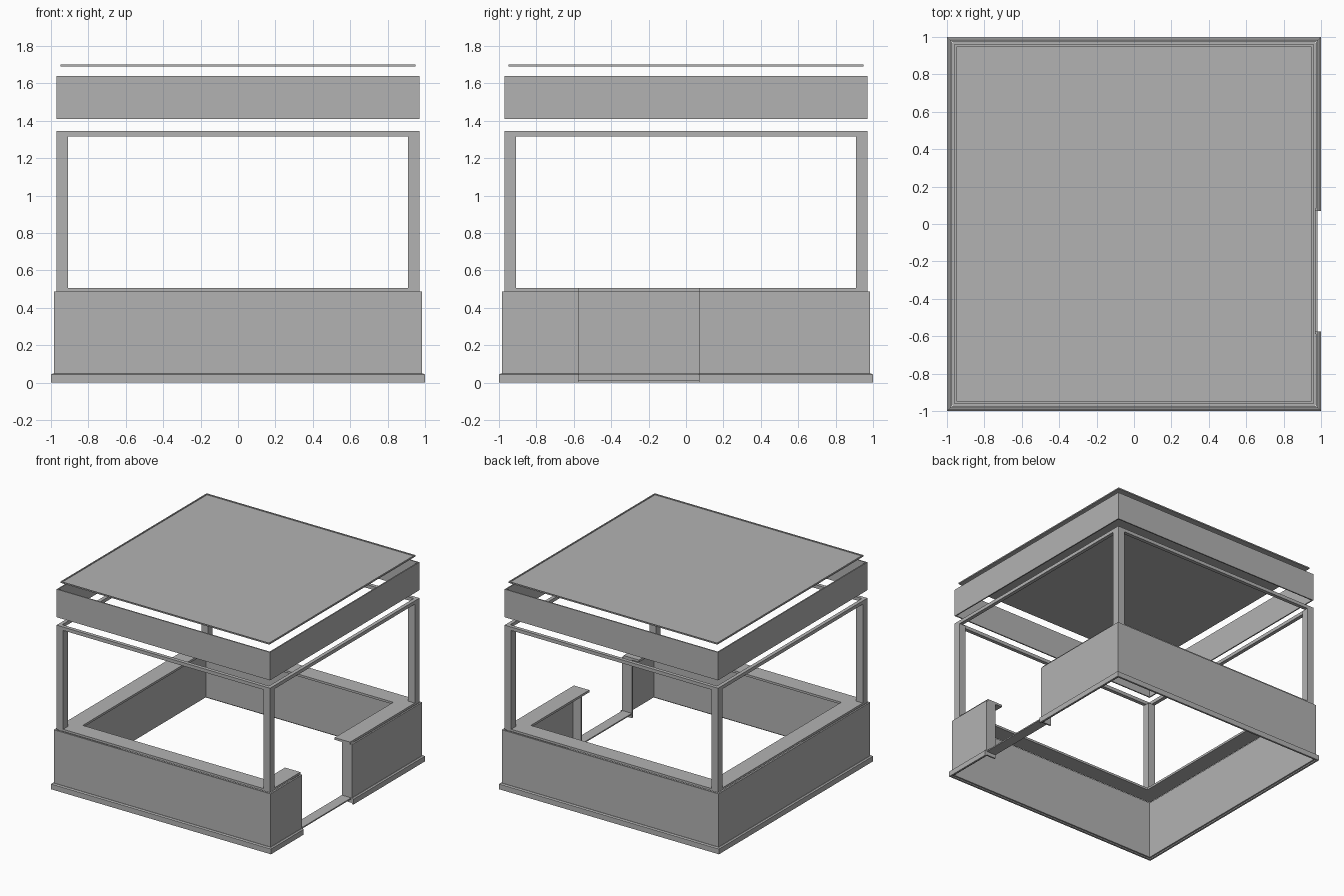
import bpy, bmesh

cube = bpy.data.objects.get("Cube")
if cube:
    bpy.data.objects.remove(cube, do_unlink=True)

grey = bpy.data.materials.new("plain grey")
grey.use_nodes = True
colour = (0.45, 0.45, 0.45, 1)
grey.diffuse_color = colour
grey.node_tree.nodes["Principled BSDF"].inputs["Base Color"].default_value = colour


def finish(name, bm):
    bmesh.ops.recalc_face_normals(bm, faces=bm.faces)
    mesh = bpy.data.meshes.new(name)
    bm.to_mesh(mesh)
    bm.free()
    mesh.materials.append(grey)
    obj = bpy.data.objects.new(name, mesh)
    bpy.context.collection.objects.link(obj)
    return obj


def box(name, lo, hi):
    bm = bmesh.new()
    bmesh.ops.create_cube(bm, size=1)
    for v in bm.verts:
        v.co = [(a + b) / 2 + c * (b - a) for a, b, c in zip(lo, hi, v.co)]
    return finish(name, bm)


def ring(name, profile):
    """Square frame: sweep a closed (half width, height) profile round four corners."""
    bm = bmesh.new()
    corners = [(-1, -1), (1, -1), (1, 1), (-1, 1)]
    loops = [[bm.verts.new((sx * r, sy * r, z)) for r, z in profile] for sx, sy in corners]
    n = len(profile)
    for i in range(4):
        a, b = loops[i], loops[(i + 1) % 4]
        for j in range(n):
            k = (j + 1) % n
            bm.faces.new((a[j], b[j], b[k], a[k]))
    return finish(name, bm)


def frame(name, inner, outer, z0, z1):
    return ring(name, [(inner, z0), (outer, z0), (outer, z1), (inner, z1)])


# Lower walls, skirting and counter
skirting = ring("skirting", [(0.985, 0), (1, 0), (1, 0.043), (0.99, 0.05), (0.985, 0.05)])
walls = frame("lower_walls", 0.972, 0.985, 0.01, 0.487)
counter = frame("counter", 0.83, 0.97, 0.487, 0.505)

# Doorway cut through the +x side
DOOR0, DOOR1 = -0.575, 0.07
cutter = box("doorway_cutter", (0.7, DOOR0, -0.2), (1.2, DOOR1, 0.8))
cutter.hide_render = True
for part in (skirting, walls, counter):
    mod = part.modifiers.new("doorway", "BOOLEAN")
    mod.operation = "DIFFERENCE"
    mod.solver = "EXACT"
    mod.object = cutter
    bpy.context.view_layer.objects.active = part
    bpy.ops.object.modifier_apply(modifier=mod.name)
bpy.data.objects.remove(cutter, do_unlink=True)

# Door lining
for name, y0, y1 in (("front_jamb", DOOR0 - 0.012, DOOR0), ("back_jamb", DOOR1, DOOR1 + 0.012)):
    box(name, (0.895, y0, 0.01), (0.984, y1, 0.487))
box("threshold", (0.895, DOOR0, 0.04), (0.98, DOOR1, 0.05))

# Corner posts and top rail
for sx, side in ((-1, "right"), (1, "left")):
    for sy, end in ((-1, "front"), (1, "back")):
        xs = sorted((sx * 0.91, sx * 0.97))
        ys = sorted((sy * 0.91, sy * 0.97))
        box(f"{end}_{side}_post", (xs[0], ys[0], 0.487), (xs[1], ys[1], 1.317))
frame("top_rail", 0.94, 0.97, 1.317, 1.345)

# Fascia and floating roof sheet
frame("fascia", 0.96, 0.97, 1.41, 1.64)
box("roof_sheet", (-0.94, -0.94, 1.69), (0.94, 0.94, 1.694))
frame("roof_rim", 0.94, 0.95, 1.69, 1.7)
